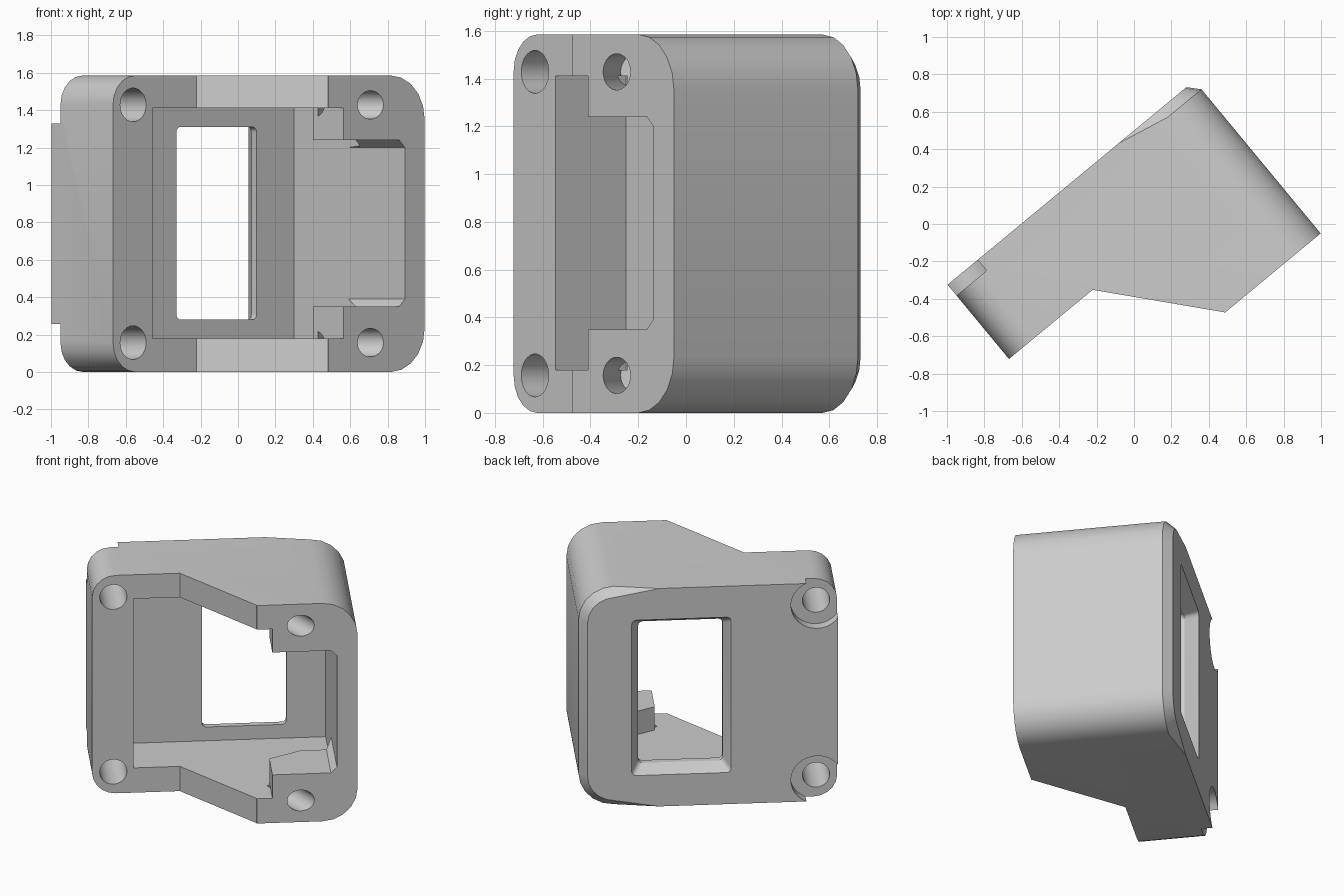
import bpy, bmesh, math
from mathutils import Matrix, Vector

cube = bpy.data.objects.get("Cube")
if cube:
    bpy.data.objects.remove(cube, do_unlink=True)

TURN = Matrix.Rotation(math.radians(39.6), 4, 'Z')
TOP = 1.585
BACK, FRONT = -0.385, 0.675      # depth of the back and front faces

grey = bpy.data.materials.new("plain_grey")
GREY = (0.6, 0.6, 0.6, 1)
grey.diffuse_color = GREY
grey.use_nodes = True
grey.node_tree.nodes["Principled BSDF"].inputs["Base Color"].default_value = GREY


def hull(name, points):
    """Convex solid; points are (along, forward, height) in the turned frame."""
    bm = bmesh.new()
    for u, v, z in points:
        bm.verts.new((u, -v, z))
    out = bmesh.ops.convex_hull(bm, input=bm.verts)
    junk = {g for g in out["geom_interior"] + out["geom_unused"] if isinstance(g, bmesh.types.BMVert)}
    bmesh.ops.delete(bm, geom=list(junk), context='VERTS')
    bmesh.ops.dissolve_limit(bm, angle_limit=0.002, verts=bm.verts, edges=bm.edges)
    return finish(name, bm)


def prism(name, outline, low, high):
    """Extrude a plan outline upward."""
    bm = bmesh.new()
    face = bm.faces.new([bm.verts.new((u, -v, low)) for u, v in outline])
    out = bmesh.ops.extrude_face_region(bm, geom=[face])
    verts = [g for g in out["geom"] if isinstance(g, bmesh.types.BMVert)]
    bmesh.ops.translate(bm, verts=verts, vec=(0, 0, high - low))
    return finish(name, bm)


def finish(name, bm):
    bmesh.ops.recalc_face_normals(bm, faces=bm.faces)
    bm.transform(TURN)
    mesh = bpy.data.meshes.new(name)
    bm.to_mesh(mesh)
    bm.free()
    mesh.materials.append(grey)
    obj = bpy.data.objects.new(name, mesh)
    bpy.context.collection.objects.link(obj)
    return obj


def arc(u, z, r, start, steps=5):
    """Quarter arc in the upright plane."""
    angles = [math.radians(start + 90 * i / steps) for i in range(steps + 1)]
    return [(u + r * math.cos(a), z + r * math.sin(a)) for a in angles]


def rounded(u0, u1, z0, z1, left_r, right_r):
    return (arc(u1 - right_r, z1 - right_r, right_r, 0) + arc(u0 + left_r, z1 - left_r, left_r, 90)
            + arc(u0 + left_r, z0 + left_r, left_r, 180) + arc(u1 - right_r, z0 + right_r, right_r, 270))


def at(v, ring):
    return [(u, v, z) for u, z in ring]


def rod(name, u, z, start, end, r, lean=0):
    """Cylinder along the depth, optionally leaning sideways."""
    d = Vector((-math.sin(lean), -math.cos(lean), 0))
    side = Vector((math.cos(lean), -math.sin(lean), 0))
    pts = []
    for base in (Vector((u, start[0], z)) + d * start[1], Vector((u, start[0], z)) + d * end):
        for i in range(32):
            a = math.tau * i / 32
            pts.append(base + side * r * math.cos(a) + Vector((0, 0, r * math.sin(a))))
    return hull(name, pts)


# Main block with a tapering chamfer around its right rear edge
outer = rounded(-0.975, 0.737, 0, TOP, 0.155, 0.235)
inset = (arc(0.502, TOP - 0.235, 0.18, 0) + arc(0.502, 0.235, 0.18, 270)
         + [(0.21, 0), (0.21, TOP)] + [p for p in outer if p[0] < 0])
body = hull("angled_housing", at(FRONT, outer) + at(-0.325, outer) + at(BACK, inset))

cutters = []
# Stepped front
cutters.append(prism("front_step_cutter", [(-1.3, 0.13), (-0.395, 0.13), (0.07, FRONT - 0.005),
                     (0.07, 1), (-1.3, 1)], -0.2, TOP + 0.2))
# Cavity, leaving two tabs at the right
cutters.append(prism("cavity_cutter", [(-0.7, -0.254), (0.6, -0.254), (0.6, 0.31), (0.39, 0.31),
                     (0.173, 0.42), (0.173, 0.9), (-0.7, 0.9)], 0.18, 1.41))
# Narrow slot between the tabs
c = 0.04
slot = [(0, 0.35), (0.6 - c, 0.35), (0.6, 0.35 + c), (0.6, 1.24 - c), (0.6 - c, 1.24), (0, 1.24)]
cutters.append(hull("slot_cutter", at(0.2, slot) + at(0.9, slot)))
# Rear window with a flared rim
window = rounded(-0.218, 0.34, 0.28, 1.31, 0.03, 0.03)
wide = rounded(-0.268, 0.39, 0.23, 1.36, 0.03, 0.03)
cutters.append(hull("window_cutter", at(-0.1, window) + at(-0.45, window)))
cutters.append(hull("window_flare_cutter", at(-0.297, window) + at(BACK, wide) + at(-0.45, wide)))
# Screw holes: straight with rear seats at the left, leaning and blind at the right
for end, z in (("lower", 0.157), ("upper", TOP - 0.157)):
    cutters.append(rod(end + "_left_hole_cutter", -0.835, z, (0.4, 0), 1, 0.09))
    cutters.append(rod(end + "_left_seat_cutter", -0.835, z, (-0.31, 0), 0.2, 0.172))
    cutters.append(rod(end + "_right_hole_cutter", 0.361, z, (FRONT, -0.15), 0.28, 0.076, math.radians(32)))

bpy.context.view_layer.objects.active = body
for cutter in cutters:
    mod = body.modifiers.new(cutter.name, 'BOOLEAN')
    mod.operation = 'DIFFERENCE'
    mod.solver = 'EXACT'
    mod.object = cutter
    bpy.ops.object.modifier_apply(modifier=mod.name)
    bpy.data.objects.remove(cutter, do_unlink=True)

bpy.ops.object.select_all(action='DESELECT')
body.select_set(True)
bpy.ops.object.shade_smooth_by_angle(angle=math.radians(25))
